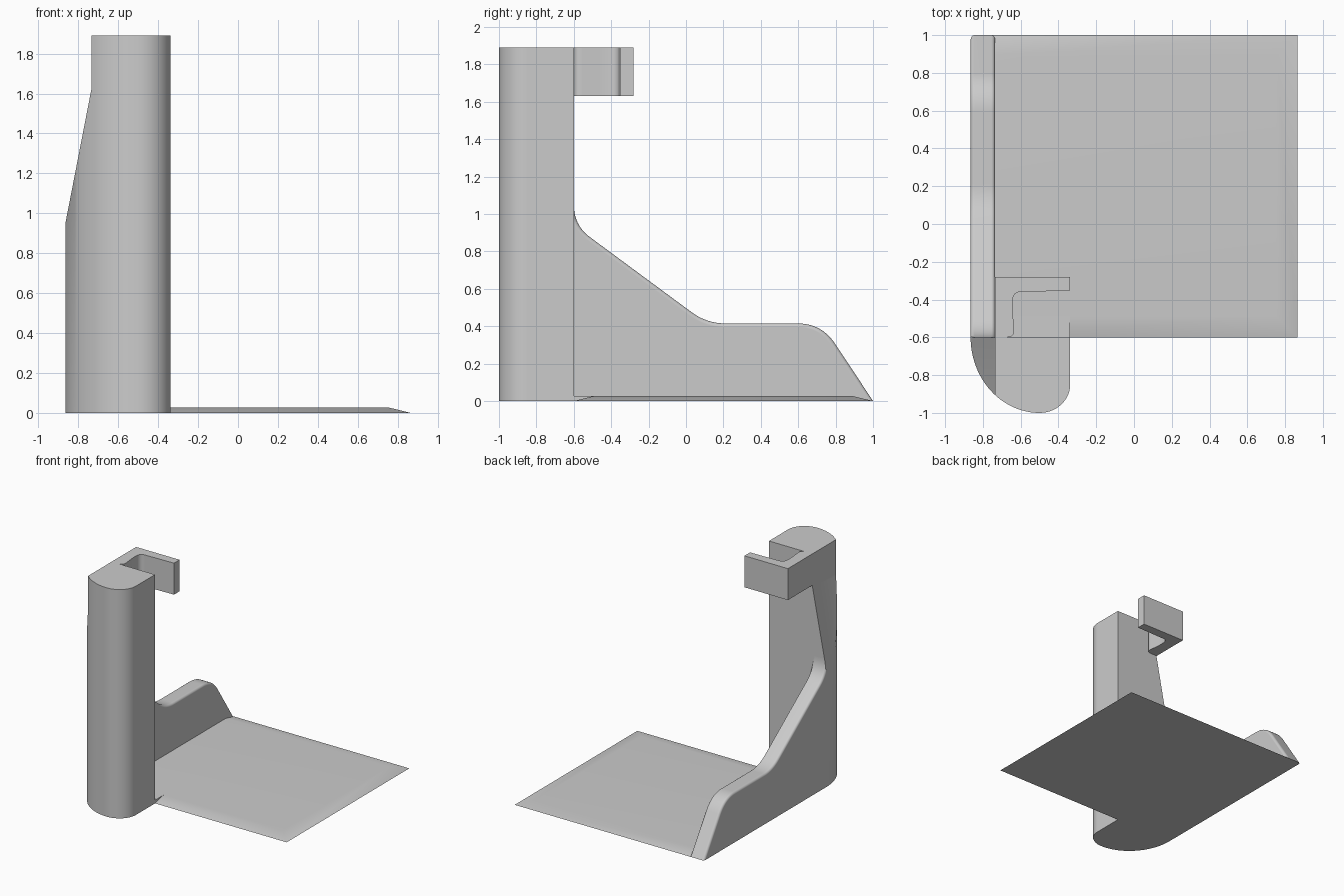
import bpy, bmesh, math
from mathutils import Vector

cube = bpy.data.objects.get("Cube")
if cube:
    bpy.data.objects.remove(cube, do_unlink=True)

grey = bpy.data.materials.new("plain_grey")
grey.use_nodes = True
grey.diffuse_color = (0.6, 0.6, 0.6, 1)
grey.node_tree.nodes["Principled BSDF"].inputs["Base Color"].default_value = grey.diffuse_color

LEFT, INNER, RIGHT = -0.865, -0.735, -0.338   # outer wall face, inner wall face, column side
BACK = -0.6                                   # rear face of the column
TOP = 1.89
FLOOR = 0.027


def arc(cx, cy, rx, ry, start, end, steps):
    """Points on part of an ellipse, angles in degrees."""
    angles = [math.radians(start + (end - start) * i / steps) for i in range(steps + 1)]
    return [(cx + rx * math.cos(a), cy + ry * math.sin(a)) for a in angles]


def rounded(corners, steps=10):
    """Outline from (a, b, cut) corners, each rounded over the length cut."""
    out = []
    for i, (a, b, cut) in enumerate(corners):
        p = Vector((a, b))
        if cut == 0:
            out.append((a, b))
            continue
        before = Vector(corners[i - 1][:2]) - p
        after = Vector(corners[(i + 1) % len(corners)][:2]) - p
        s, e = p + before.normalized() * cut, p + after.normalized() * cut
        for k in range(steps + 1):
            t = k / steps
            out.append(tuple(s * (1 - t) ** 2 + p * 2 * t * (1 - t) + e * t * t))
    return out


def prism(name, outline, axis, low, high, bevel_rule=None, width=0.02):
    """Extrude a closed outline along one axis, optionally rounding some edges."""
    bm = bmesh.new()
    place = {"x": lambda a, b: (low, a, b),
             "y": lambda a, b: (a, low, b),
             "z": lambda a, b: (a, b, low)}[axis]
    face = bm.faces.new([bm.verts.new(place(a, b)) for a, b in outline])
    shift = Vector([(high - low) * (axis == c) for c in "xyz"])
    new = bmesh.ops.extrude_face_region(bm, geom=[face])["geom"]
    bmesh.ops.translate(bm, vec=shift, verts=[g for g in new if isinstance(g, bmesh.types.BMVert)])
    bmesh.ops.recalc_face_normals(bm, faces=bm.faces)
    if bevel_rule:
        edges = [e for e in bm.edges if bevel_rule(*[v.co for v in e.verts])]
        bmesh.ops.bevel(bm, geom=edges, offset=width, segments=4, profile=0.5, affect="EDGES")
    return finish(name, bm)


def finish(name, bm):
    mesh = bpy.data.meshes.new(name)
    bm.to_mesh(mesh)
    bm.free()
    mesh.materials.append(grey)
    obj = bpy.data.objects.new(name, mesh)
    bpy.context.collection.objects.link(obj)
    return obj


def smooth(obj):
    bpy.ops.object.select_all(action="DESELECT")
    obj.select_set(True)
    bpy.context.view_layer.objects.active = obj
    bpy.ops.object.shade_smooth_by_angle(angle=math.radians(30))
    obj.modifiers.new("even_shading", "WEIGHTED_NORMAL").keep_sharp = True


# Column: flat at the rear, with a broad curve to one side and a tight one to the other
plan = [(RIGHT, BACK), (LEFT, BACK)]
plan += arc(-0.5, BACK, 0.365, 0.4, 180, 270, 24)[1:]
plan += arc(-0.5, -0.85, 0.162, 0.15, 270, 360, 14)[1:]
column = prism("column", plan, "z", 0, TOP)


# Side wall: stepped profile with its upper edges rounded over
def on_upper_edge(p, q):
    lengthwise = abs(p.x - q.x) < 1e-5
    return lengthwise and min(p.y, q.y) > BACK - 0.005 and max(p.z, q.z) > 0.001


wall_profile = rounded([(1, 0, 0), (0.725, 0.415, 0.13), (0.111, 0.415, 0.1),
                        (BACK, 0.94, 0.11), (BACK, 1.06, 0), (-0.62, 1.06, 0), (-0.62, 0, 0)])
side_wall = prism("side_wall", wall_profile, "x", LEFT, INNER, on_upper_edge)

# Taper: narrow the column and the wall top with one cutter
taper = prism("taper_cutter", [(-1, 0.254), (INNER, 1.62), (INNER, 2.1), (-1, 2.1)], "y", -1.2, 1.2)
taper.hide_render = True
for obj in (column, side_wall):
    cut = obj.modifiers.new("taper", "BOOLEAN")
    cut.operation, cut.object, cut.solver = "DIFFERENCE", taper, "EXACT"
    bpy.context.view_layer.objects.active = obj
    bpy.ops.object.modifier_apply(modifier=cut.name)
bpy.data.objects.remove(taper, do_unlink=True)

# Hook: open towards the floor side, with rounded inner corners
hook_plan = rounded([(RIGHT, -0.28, 0), (INNER, -0.28, 0), (INNER, BACK, 0),
                     (-0.63, BACK, 0.045), (-0.647, -0.42, 0.05), (-0.635, -0.36, 0.035),
                     (RIGHT, -0.353, 0)], 6)
hook = prism("hook", hook_plan, "z", 1.63, TOP)

# Floor plate: thin slab with its three free edges sloped down to the ground
bm = bmesh.new()
rings = []
for z, slope in ((0, 0), (FLOOR, 0.11)):
    x0, x1, y0, y1 = -0.8, 0.865 - slope, BACK + slope, 1 - slope
    rings.append([bm.verts.new((x, y, z)) for x, y in ((x0, y0), (x1, y0), (x1, y1), (x0, y1))])
for ring in rings:
    bm.faces.new(ring)
for i in range(4):
    j = (i + 1) % 4
    bm.faces.new((rings[0][i], rings[0][j], rings[1][j], rings[1][i]))
bmesh.ops.recalc_face_normals(bm, faces=bm.faces)
floor_plate = finish("floor_plate", bm)

# Level strip joining the floor to the column
joint = prism("floor_joint", [(-0.61, 0), (-0.49, 0), (-0.49, FLOOR), (-0.61, FLOOR)],
              "x", -0.8, RIGHT)

for obj in (column, side_wall, hook, floor_plate, joint):
    smooth(obj)
